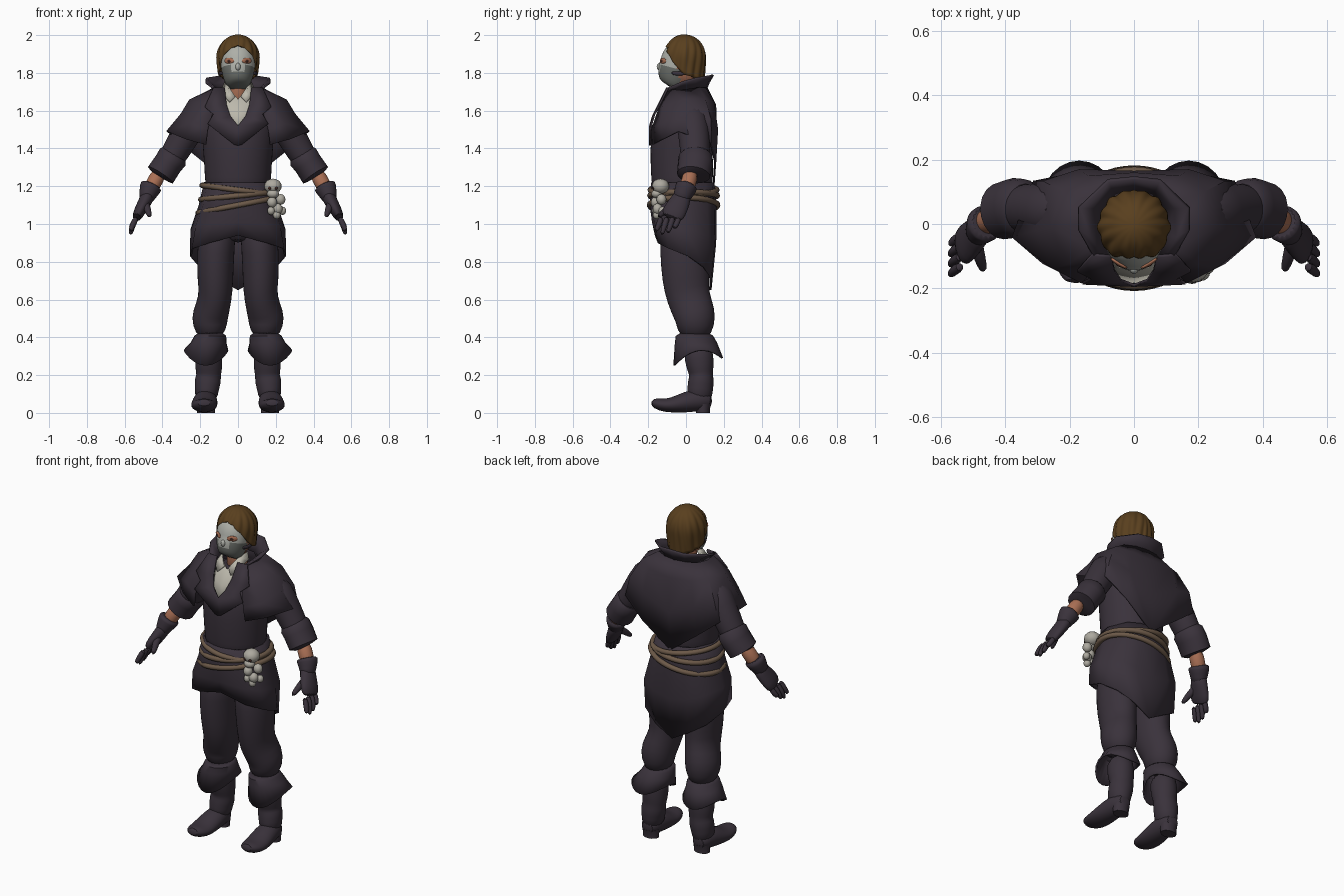
import bpy, bmesh, math
from mathutils import Vector

cube = bpy.data.objects.get("Cube")
if cube:
    bpy.data.objects.remove(cube, do_unlink=True)

CM = 0.01  # all tables below are in hundredths of a unit


def material(name, r, g, b):
    m = bpy.data.materials.new(name)
    m.use_nodes = True
    m.diffuse_color = (r, g, b, 1)
    shader = next(n for n in m.node_tree.nodes if n.type == 'BSDF_PRINCIPLED')
    shader.inputs["Base Color"].default_value = (r, g, b, 1)
    shader.inputs["Roughness"].default_value = 0.8
    return m


COAT = material("dark_plum_cloth", .042, .032, .044)
SKIN = material("skin", .4, .16, .09)
HAIR = material("brown_hair", .1, .05, .013)
PALE = material("pale_mask", .42, .43, .39)
GREY = material("grey_mask", .15, .16, .145)
SHIRT = material("off_white_shirt", .5, .48, .41)
ROPE = material("tan_rope", .15, .1, .065)
BONE = material("bone", .42, .4, .35)
EYE = material("dark_eye", .05, .02, .015)


def finish(obj, mirror, sub, thick):
    """Smooth shading and the shared modifier stack."""
    obj.data.shade_smooth()
    obj.data.set_sharp_from_angle(angle=math.radians(50))
    if mirror:
        obj.modifiers.new("mirror", 'MIRROR')
    if sub:
        mod = obj.modifiers.new("smooth", 'SUBSURF')
        mod.levels = mod.render_levels = sub
    if thick:
        mod = obj.modifiers.new("thickness", 'SOLIDIFY')
        mod.thickness, mod.offset = thick * CM, 0
    return obj


def sheet(name, rows, mat, loop=False, mirror=False, sub=0, thick=0):
    """Skin a grid of points; loop closes each row into a capped ring."""
    bm = bmesh.new()
    grid = [[bm.verts.new(Vector(p) * CM) for p in row] for row in rows]
    n = len(grid[0])
    for a, b in zip(grid, grid[1:]):
        for i in range(n if loop else n - 1):
            j = (i + 1) % n
            bm.faces.new((a[i], a[j], b[j], b[i]))
    if loop:
        bm.faces.new(grid[0])
        bm.faces.new(grid[-1])
    bmesh.ops.remove_doubles(bm, verts=bm.verts, dist=1e-5)
    bmesh.ops.recalc_face_normals(bm, faces=bm.faces)
    me = bpy.data.meshes.new(name)
    bm.to_mesh(me)
    bm.free()
    me.materials.append(mat)
    obj = bpy.data.objects.new(name, me)
    bpy.context.collection.objects.link(obj)
    return finish(obj, mirror, sub, thick)


def limb(name, path, mat, ref=(1, 0, 0), n=18, mirror=False, sub=1):
    """Loft ellipses (x, y, z, radius along ref, other radius) along a path."""
    pts = [Vector(p[:3]) for p in path]
    rings = []
    for i, p in enumerate(path):
        t = (pts[min(i + 1, len(pts) - 1)] - pts[max(i - 1, 0)]).normalized()
        u = Vector(ref)
        u = (u - t * u.dot(t)).normalized()
        v = t.cross(u)
        rings.append([pts[i] + u * p[3] * math.cos(a) + v * p[4] * math.sin(a)
                      for a in (math.tau * k / n for k in range(n))])
    return sheet(name, rings, mat, loop=True, mirror=mirror, sub=sub)


def ball(name, pos, size, mat, turn=0, mirror=False):
    bm = bmesh.new()
    bmesh.ops.create_uvsphere(bm, u_segments=16, v_segments=10, radius=CM)
    for v in bm.verts:
        v.co = Vector(a * b for a, b in zip(v.co, size))
        c, s = math.cos(turn), math.sin(turn)
        v.co = Vector((v.co.x * c - v.co.y * s, v.co.x * s + v.co.y * c, v.co.z))
        v.co += Vector(pos) * CM
    me = bpy.data.meshes.new(name)
    bm.to_mesh(me)
    bm.free()
    me.materials.append(mat)
    obj = bpy.data.objects.new(name, me)
    bpy.context.collection.objects.link(obj)
    return finish(obj, mirror, 0, 0)


# Coat body and hips
limb("coat_body", [(0, -2, 110, 17.5, 16), (0, -2, 125, 17.5, 16.5), (0, -2.5, 140, 18.7, 16.8),
                   (0, -2, 150, 19.5, 16), (0, -1, 158, 19, 13), (0, 0, 167, 13, 9)], COAT, n=24)
limb("hips", [(0, -1, 110, 16, 13), (0, -1, 98, 18, 13), (0, -1, 90, 11, 10)], COAT)

# Coat skirt: short front, long pointed tail at the back
sheet("coat_skirt", [
    [(0, -18, 122), (0, -18.7, 110), (0, -17.5, 101), (0, -16, 94)],
    [(10, -16, 122), (11, -17, 110), (14, -16, 100), (15, -14.5, 90)],
    [(16, -10, 122), (18, -11, 110), (22, -11, 99), (24, -9, 87)],
    [(17.5, -1, 122), (20.3, -1, 110), (24.7, 0, 97), (25, 1, 83)],
    [(13, 10, 122), (15.5, 11, 110), (19.5, 11.5, 95), (20, 9.5, 77)],
    [(7, 13.5, 122), (8, 14.7, 110), (11, 15, 92), (10.5, 13, 71)],
    [(0, 14.5, 122), (0, 15.7, 110), (0, 15.5, 90), (0, 13, 65)]], COAT, mirror=True, thick=1)

# Shoulder cape: columns run from the neck to the hem, front to back
sheet("shoulder_cape", [
    [(9, -10, 170), (13, -14.5, 160), (16, -18, 150), (17, -17.5, 142)],
    [(13, -7, 171), (20, -12, 162), (25, -13.5, 153), (28, -12, 145)],
    [(14, 0, 171), (25.5, -1, 165.5), (30, -2, 158), (37.5, -4, 149)],
    [(13, 7, 172), (22, 10, 166), (28, 13, 155), (31, 13, 143)],
    [(7, 10, 172), (14, 14.5, 164), (17, 16.5, 150), (18, 15.5, 132.5)],
    [(0, 11, 172), (0, 15.5, 163), (0, 16, 142), (0, 14.5, 119)]], COAT, mirror=True, thick=1)

# Standing collar and notched lapels
sheet("collar", [
    [(7.5, -9, 166), (10, -10.5, 170), (12.5, -10, 171.5)],
    [(10, -3, 169), (13.5, -4, 173), (17, -2, 175)],
    [(9, 5, 170), (13, 5, 174), (17, 5, 177)],
    [(5, 9, 170), (7, 11, 175), (8, 13.5, 178.5)],
    [(0, 10, 170), (0, 12, 175), (0, 14.3, 179)]], COAT, mirror=True, thick=1.2)
sheet("lapels", [
    [(7, -10, 172), (6, -14.5, 163), (4, -17.5, 157), (0, -19, 152), (0, -19, 141.5)],
    [(13, -9.5, 172), (17.5, -14.5, 162), (13, -16.8, 158), (16, -18.3, 153), (2, -18.8, 142)]],
    COAT, mirror=True, thick=1)

# Shirt front and its small turned collar
sheet("shirt_front", [
    [(0, -10.5, 166), (0, -15, 158), (0, -18, 150)],
    [(5, -9, 172), (5, -14, 160), (3, -17.8, 150)],
    [(8, -2, 173), (8, -10, 163), (7, -16, 151)]], SHIRT, mirror=True, thick=.6)
sheet("shirt_collar", [
    [(1.5, -11, 167.5), (4.5, -13.3, 164.5)], [(5, -8, 173), (7.5, -10.5, 168)],
    [(7, -1, 175), (8.5, -2, 171)]], SHIRT, mirror=True, thick=.8)

# Sleeves, turned cuffs, wrists and gloves
SIDE = (0, 1, 0)
limb("sleeves", [(20, 3, 160, 9, 9), (27, 4, 149, 8.5, 8), (33, 5, 138, 8, 7.5),
                 (40, 4, 128, 6.5, 6)], COAT, SIDE, mirror=True)
limb("sleeve_cuffs", [(33.5, 5, 137, 7.5, 7), (34.5, 5, 135.5, 9, 8.2), (37, 5, 132, 9.3, 7.8),
                      (41, 4, 126, 8.8, 8), (41.5, 4, 125.2, 6, 5.5)], COAT, SIDE, mirror=True, sub=0)
limb("wrists", [(41, 3, 128, 4.5, 4.5), (45, 1, 121, 4, 4), (47, 0, 117, 4, 4)], SKIN, SIDE, mirror=True)
limb("glove_cuffs", [(45.5, .5, 121, 6, 6), (46.5, 0, 119, 6, 6), (48, -2, 115, 4.8, 4.4),
                     (49, -3, 112, 4.5, 3.7)], COAT, SIDE, mirror=True)
limb("glove_palms", [(47, -1, 117, 4.5, 4), (49, -3, 112, 5.4, 3.6), (52, -6, 107, 6.5, 3.2),
                     (54, -8, 102.5, 6, 2.4)], COAT, SIDE, mirror=True)
for k, finger in enumerate(("index", "middle", "ring", "little")):
    y, drop = -13 + 3.1 * k, (2, 0, 1, 4)[k]
    limb(finger + "_fingers", [(53.5, y, 104, 1.7, 1.7), (56, y - 1.5, 99, 1.6, 1.6),
                               (57, y - 3, 94 + drop, 1.1, 1.2)], COAT, SIDE, n=10, mirror=True)
limb("thumbs", [(49.5, -4, 112, 2.5, 2.5), (48, -10, 108, 2, 2), (46.5, -15, 103.5, 1.3, 1.3)],
     COAT, n=10, mirror=True)

# Trouser legs with baggy knees
limb("trouser_legs", [(10, -1, 102, 10, 13), (12, -1, 85, 10, 13), (12, 0, 70, 9.7, 12.8),
                      (11.8, 1, 61, 8.7, 11.5), (14.8, 4.8, 52, 9.8, 11.3), (15, 5, 47, 9.5, 10.4),
                      (14, 4, 39, 6.5, 8)], COAT, mirror=True)


def boot_fold(a):
    """One strip of the turned boot top; the hem rises at the sides."""
    s, c = math.sin(a), math.cos(a)
    hem = 30 - 3 * math.cos(2 * a) - 2 * c
    return [(14.5 + 6 * s, 4.5 - 7 * c, 42), (14.7 + 8 * s, 4.5 - 9.5 * c, 40.5),
            (15.6 + 9 * s, 5.3 - 10.7 * c, 37), (17 + 11.4 * s, 6.5 - 12.7 * c, hem)]


# Boots with folded tops, and heels
sheet("boot_tops", [boot_fold(math.tau * i / 24) for i in range(25)], COAT, mirror=True, thick=1)
limb("boot_shafts", [(15.2, 6, 37, 7, 7.8), (15.5, 7, 28, 7.2, 7.8), (15.5, 7.7, 23, 7.2, 7),
                     (15.5, 8, 20, 6.4, 6.2), (16, 8, 17, 7.2, 7), (16.5, 7.5, 13, 6.4, 6.8),
                     (17, 7, 6, 6, 7)], COAT, mirror=True)
limb("boot_feet", [(17, 14, 6, 4, 4), (17, 8, 7, 6, 6), (17.5, 0, 5.8, 6.8, 5.8),
                   (18, -8, 3.8, 7.2, 3.8), (18, -14, 4.3, 6.2, 3.4), (18, -18.5, 5.8, 3.4, 2)], COAT, mirror=True)
limb("boot_heels", [(17, 9, 5, 5, 4.5), (17, 9, 2, 4.8, 3.6), (17, 9, 0, 4.8, 3.6)],
     COAT, n=12, mirror=True, sub=0)

# Rope belt: three tilted loops
for k, (z, tilt, rx, ry) in enumerate([(118, -2.5, 19, 17.6), (115, 2, 19.7, 17.8), (110, 4, 21, 18)]):
    curve = bpy.data.curves.new(f"rope_loop_{k + 1}", 'CURVE')
    curve.dimensions, curve.bevel_depth, curve.bevel_resolution = '3D', 1.5 * CM, 2
    spline = curve.splines.new('POLY')
    spline.points.add(47)
    spline.use_cyclic_u = True
    for i, p in enumerate(spline.points):
        a = math.tau * i / 48
        c, s = math.cos(a), math.sin(a)
        p.co = (*(Vector((rx * c, -1.3 + ry * s, z + tilt * c)) * CM), 1)
    curve.materials.append(ROPE)
    bpy.context.collection.objects.link(bpy.data.objects.new(curve.name, curve))

# Bone charm hanging from the belt
ball("charm_skull", (18.5, -13.5, 120), (4.6, 4.6, 4), BONE)
ball("charm_jaw", (18.5, -15.5, 116), (3.2, 2.8, 2.4), BONE)
for s in (-1, 1):
    ball("charm_eye_socket", (18.5 + 1.7 * s, -17.3, 119), (.9, .6, .9), EYE)
for k, (x, y, z, r) in enumerate([(18, -16, 111.5, 2.6), (22.5, -13, 113, 2.6), (17.5, -16, 107, 2),
                                  (21, -15, 108, 2.6), (20.5, -15.5, 104.8, 2), (23.5, -12.5, 107, 2)]):
    ball(f"charm_bone_{k + 1}", (x, y, z), (r, r, r * 1.1), BONE)

# Neck, head and face mask
limb("neck", [(0, 0, 162, 6.5, 6.5), (0, -1, 170, 5.5, 5.5), (0, -2, 179, 5.5, 6)], SKIN)
ball("head", (0, 0, 184), (9, 9.5, 12), SKIN)
mask = limb("face_mask", [(0, -8.5, 172.5, 4.5, 5), (0, -7.5, 174, 6.5, 7.4), (0, -6, 178, 8.2, 9.2),
                          (0, -5, 182.5, 9, 9.8), (0, -4, 185, 9.2, 9.6), (0, -4, 189, 9.2, 9.2),
                          (0, -4, 192.5, 7.8, 7), (0, -3, 195, 5, 4)], PALE, n=28)
mask.data.materials.append(GREY)
mask.data.materials.append(SKIN)
for f in mask.data.polygons:
    if f.center.y > -4 * CM:
        f.material_index = 2
    elif f.center.z < 182.5 * CM:
        f.material_index = 1
ball("mask_nose", (0, -14, 183.2), (1.4, 1.5, 2), PALE)
ball("eye_openings", (4.7, -12.2, 186.4), (3, .7, 1.6), SKIN, turn=.55, mirror=True)
ball("eyes", (4.7, -12.7, 186.3), (1.1, .5, .8), EYE, turn=.55, mirror=True)
limb("mask_straps", [(8.2, -8, 180, 1.2, .6), (9.9, -3, 179.5, 1.2, .6), (9.5, 4, 180.5, 1.2, .6)],
     COAT, (0, 0, 1), n=8, mirror=True)

# Hair: a parted cap whose hem drops from the forehead to the nape
HEM = (194.5, 193, 189, 183, 179, 178, 176.5, 175.5, 175)


def hair_point(a, t):
    pos = a / math.pi * (len(HEM) - 1)
    i = min(int(pos), len(HEM) - 2)
    hem = HEM[i] + (HEM[i + 1] - HEM[i]) * (pos - i)
    z = 200 + (hem - 200) * t ** 1.6
    k = min((200 - z) / 12, 1)
    r = math.sqrt(1 - (1 - k) ** 2) * (1 - .008 * max(0, 188 - z))
    r *= 1 + .035 * min(1, 2 * t) * (math.sin(15 * a + 5 * t) + .5 * math.sin(7 * a - 4 * t))
    return (10.7 * r * math.sin(a), -.7 - 11 * r * math.cos(a), z)


sheet("hair", [[hair_point(math.pi * i / 48, j / 10) for j in range(11)] for i in range(49)],
      HAIR, mirror=True, sub=1, thick=.9)
